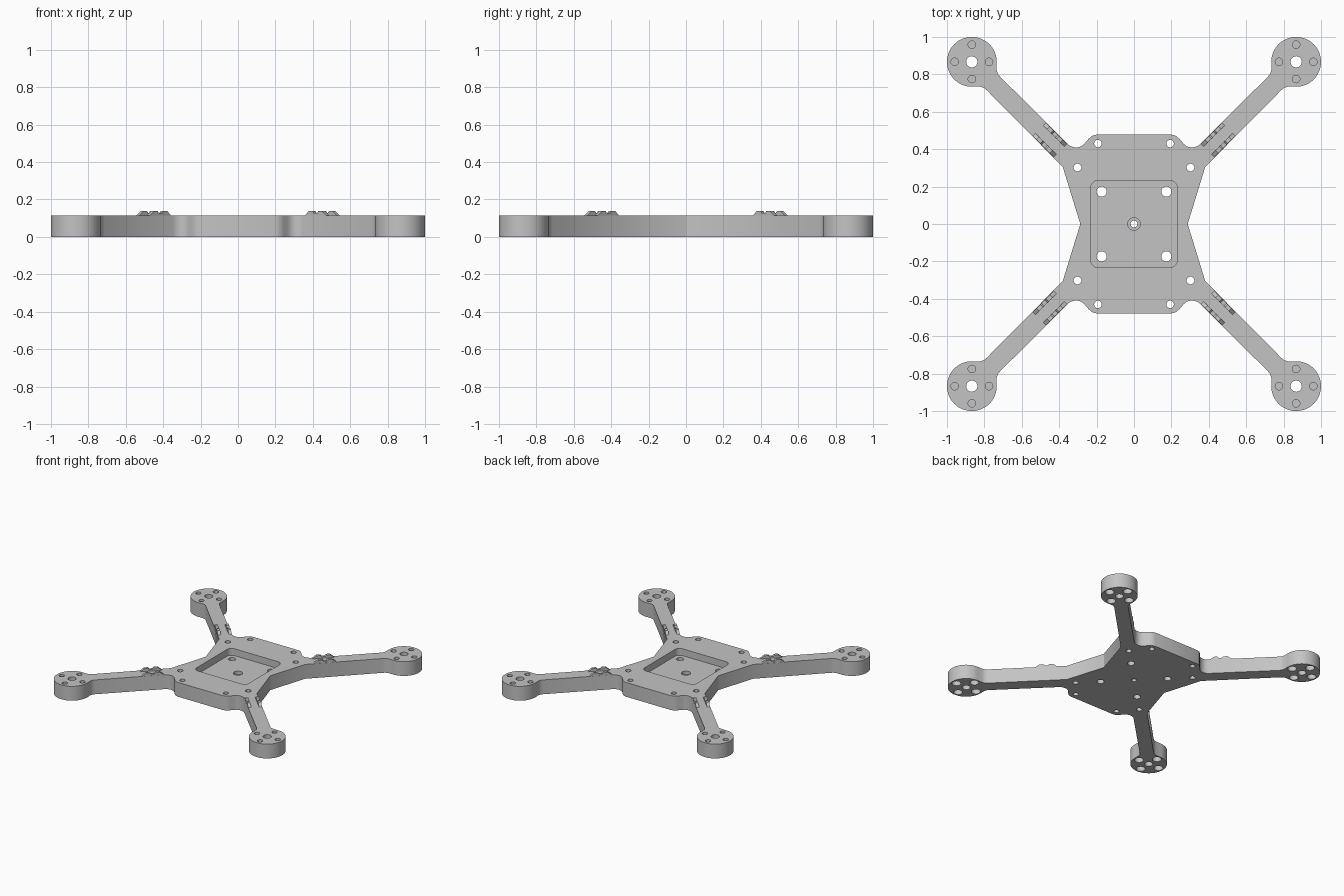
import bpy, bmesh
from math import sin, cos, pi, radians, sqrt
from mathutils import Matrix

cube = bpy.data.objects.get("Cube")
if cube:
    bpy.data.objects.remove(cube, do_unlink=True)

HEIGHT = 0.115      # plate thickness
PAD = 0.867         # motor pad centre
PAD_R = 0.133
FLOOR = 0.06        # pocket floor height

grey = bpy.data.materials.new("plastic_grey")
grey.use_nodes = True
grey.diffuse_color = (0.55, 0.55, 0.55, 1)
grey.node_tree.nodes["Principled BSDF"].inputs["Base Color"].default_value = grey.diffuse_color


def arc(cx, cy, r, a0, a1, n):
    """Points on a circular arc, angles in degrees."""
    angles = [radians(a0 + (a1 - a0) * i / n) for i in range(n + 1)]
    return [(cx + r * cos(a), cy + r * sin(a)) for a in angles]


def circle(cx, cy, r, n=32):
    return arc(cx, cy, r, 0, 360, n)[:-1]


def add_prism(bm, outline, z0, z1):
    """Extrude a counter-clockwise outline from z0 up to z1."""
    low = [bm.verts.new((x, y, z0)) for x, y in outline]
    high = [bm.verts.new((x, y, z1)) for x, y in outline]
    bm.faces.new(low[::-1])
    bm.faces.new(high)
    for i in range(len(low)):
        j = (i + 1) % len(low)
        bm.faces.new((low[i], low[j], high[j], high[i]))


def make_object(name, prisms):
    bm = bmesh.new()
    for outline, z0, z1 in prisms:
        add_prism(bm, outline, z0, z1)
    mesh = bpy.data.meshes.new(name)
    bm.to_mesh(mesh)
    bm.free()
    mesh.materials.append(grey)
    obj = bpy.data.objects.new(name, mesh)
    bpy.context.collection.objects.link(obj)
    return obj


def cut(target, prisms):
    """Subtract a set of separate prisms from the target."""
    cutter = make_object("cutter", prisms)
    cutter.hide_render = True
    mod = target.modifiers.new("cut", 'BOOLEAN')
    mod.operation, mod.solver, mod.object = 'DIFFERENCE', 'EXACT', cutter
    bpy.context.view_layer.objects.active = target
    bpy.ops.object.modifier_apply(modifier=mod.name)
    bpy.data.objects.remove(cutter, do_unlink=True)


def four(x, y):
    return [(sx * x, sy * y) for sx in (1, -1) for sy in (1, -1)]


# Frame outline: one quarter, mirrored to all four
lower_neck = [(0.287, 0), (0.381, 0.305), (0.787, 0.715), (0.802, 0.728), (0.822, 0.734)]
upper_neck = [(y, x) for x, y in lower_neck[:1:-1]]
notch = [(0.347, 0.420), (0.325, 0.411), (0.303, 0.409), (0.282, 0.415), (0.264, 0.430),
         (0.245, 0.453), (0.226, 0.471), (0.2, 0.478)]
quarter = lower_neck + arc(PAD, PAD, PAD_R, -90, 180, 48) + upper_neck + notch
right_half = quarter + [(-x, y) for x, y in quarter[:0:-1]]
outline = right_half + [(x, -y) for x, y in ([(-0.287, 0)] + right_half[:0:-1])]
# Last point of the top half and the left waist meet once
outline = right_half + [(-0.287, 0)] + [(x, -y) for x, y in right_half[:0:-1]]
frame = make_object("frame", [(outline, 0, HEIGHT)])

# Electronics pocket with rounded corners, plus blind motor screw holes
corner, inset = 0.04, 0.192
pocket = []
for k, (sx, sy) in enumerate([(1, 1), (-1, 1), (-1, -1), (1, -1)]):
    pocket += arc(sx * inset, sy * inset, corner, 90 * k, 90 * k + 90, 8)
recesses = [(pocket, FLOOR, HEIGHT + 0.1)]
for px, py in four(PAD, PAD):
    for dx, dy in [(0.092, 0), (-0.092, 0), (0, 0.092), (0, -0.092)]:
        recesses.append((circle(px + dx, py + dy, 0.02), 0.07, HEIGHT + 0.1))
        recesses.append((circle(px + dx, py + dy, 0.033), -0.1, 0.062))
cut(frame, recesses)

# Counterbore in the middle of the pocket
cut(frame, [(circle(0, 0, 0.034), FLOOR - 0.025, FLOOR + 0.1)])

# Through holes
holes = [(0, 0, 0.018)]
for x, y, r in [(PAD, PAD, 0.03), (0.173, 0.173, 0.027), (0.302, 0.302, 0.021), (0.193, 0.43, 0.02)]:
    holes += [(hx, hy, r) for hx, hy in four(x, y)]
cut(frame, [(circle(x, y, r), -0.1, HEIGHT + 0.1) for x, y, r in holes])

# Notched tie guides along both edges of every arm
ridge = [(-0.08, -0.01), (0.08, -0.01), (0.08, 0), (0.05, 0.023), (0.022, 0.023), (0.012, 0.012),
         (-0.012, 0.012), (-0.022, 0.023), (-0.05, 0.023), (-0.08, 0)]
parts = [frame]
names = ["back_left", "back_right", "front_right", "front_left"]
for k, name in enumerate(names):
    for side, offset in (("inner", -0.04), ("outer", 0.04)):
        guide = make_object(f"tie_guide_{name}_{side}", [(ridge, -0.011, 0.011)])
        guide.data.transform(Matrix.Rotation(pi / 4 + k * pi / 2, 4, 'Z')
                             @ Matrix.Translation((0.45 * sqrt(2), offset, HEIGHT))
                             @ Matrix.Rotation(pi / 2, 4, 'X'))
        parts.append(guide)

# Smooth the round walls, keep edges sharp
bpy.ops.object.select_all(action='DESELECT')
for obj in parts:
    obj.select_set(True)
bpy.context.view_layer.objects.active = frame
bpy.ops.object.shade_smooth_by_angle(angle=radians(30))
